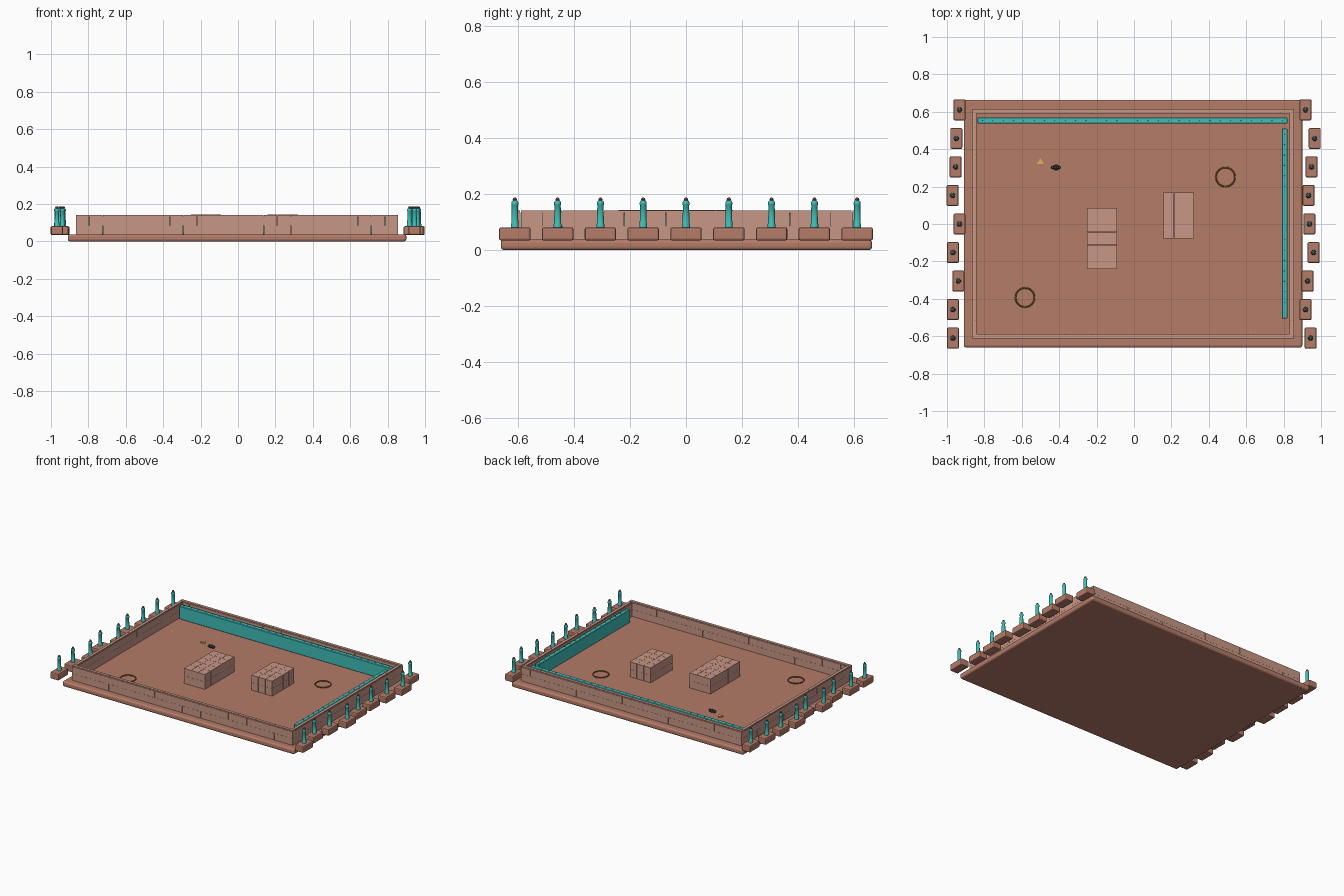
import bpy, bmesh, math
from mathutils import Matrix, Vector

if "Cube" in bpy.data.objects:
    bpy.data.objects.remove(bpy.data.objects["Cube"])


def mat(name, rgb):
    m = bpy.data.materials.new(name)
    m.diffuse_color = (*rgb, 1)
    m.use_nodes = True
    m.node_tree.nodes["Principled BSDF"].inputs["Base Color"].default_value = m.diffuse_color
    return m


CLAY = mat("clay", (0.46, 0.20, 0.14))
BRICK = mat("brick", (0.58, 0.31, 0.24))
TEAL = mat("teal", (0.05, 0.52, 0.48))
RUST = mat("rust", (0.30, 0.08, 0.07))
OLIVE = mat("olive", (0.20, 0.12, 0.03))
GOLD = mat("gold", (0.75, 0.45, 0.10))
SLATE = mat("slate", (0.05, 0.06, 0.06))
FLOOR = 0.038


def finish(name, bm, material, bevel=0, segments=2, smooth=False):
    me = bpy.data.meshes.new(name)
    bm.to_mesh(me)
    bm.free()
    ob = bpy.data.objects.new(name, me)
    bpy.context.collection.objects.link(ob)
    me.materials.append(material)
    if bevel:
        md = ob.modifiers.new("bevel", 'BEVEL')
        md.width, md.segments = bevel, segments
    if smooth:
        bpy.ops.object.select_all(action='DESELECT')
        ob.select_set(True)
        bpy.context.view_layer.objects.active = ob
        bpy.ops.object.shade_smooth_by_angle(angle=math.radians(40))
    return ob


def add_box(bm, lo, hi):
    lo, hi = Vector(lo), Vector(hi)
    size = hi - lo
    bmesh.ops.create_cube(bm, size=1, matrix=Matrix.Translation((lo + hi) / 2) @ Matrix.Diagonal((*size, 1)))


def box(name, lo, hi, material, bevel=0, segments=2):
    bm = bmesh.new()
    add_box(bm, lo, hi)
    return finish(name, bm, material, bevel, segments)


def lathe(name, profile, loc, material, sides=12):
    bm = bmesh.new()
    vs = [bm.verts.new((r, 0, z)) for r, z in profile]
    es = [bm.edges.new(p) for p in zip(vs, vs[1:])]
    bmesh.ops.spin(bm, geom=vs + es, cent=(0, 0, 0), axis=(0, 0, 1), angle=2 * math.pi, steps=sides)
    bmesh.ops.remove_doubles(bm, verts=bm.verts, dist=1e-5)
    bmesh.ops.recalc_face_normals(bm, faces=bm.faces)
    bmesh.ops.translate(bm, verts=bm.verts, vec=loc)
    return finish(name, bm, material, smooth=True)


# Rounded floor slab
box("floor_slab", (-0.91, -0.66, 0), (0.90, 0.663, FLOOR), CLAY, 0.012, 3)


# Brick wall: two staggered courses and a thin coping
def wall(name, lo, hi, axis):
    bm = bmesh.new()
    start, end = lo[axis], hi[axis]
    step = (end - start) / round((end - start) / 0.14)
    for row in range(2):
        a = start
        b = start + step * (1 if row == 0 else 0.5)
        while a < end - 1e-4:
            b = min(b, end)
            p = [lo[0], lo[1], FLOOR + row * 0.048]
            q = [hi[0], hi[1], FLOOR + row * 0.048 + 0.0475]
            p[axis], q[axis] = a + 0.0005, b - 0.0005
            add_box(bm, p, q)
            a, b = b, b + step
    n = round((end - start) / step)
    for i in range(n):
        p, q = [lo[0] + 0.002, lo[1] + 0.002, 0.134], [hi[0] - 0.002, hi[1] - 0.002, 0.141]
        p[axis], q[axis] = start + i * step + 0.0005, start + (i + 1) * step - 0.0005
        add_box(bm, p, q)
    return finish(name, bm, BRICK)


wall("back_wall", (-0.867, 0.592), (0.856, 0.616), 0)
wall("front_wall", (-0.867, -0.613), (0.856, -0.589), 0)
wall("left_wall", (-0.867, -0.588), (-0.843, 0.591), 1)
wall("right_wall", (0.832, -0.588), (0.856, 0.591), 1)


# Teal barrier panels with a row of studs along the top
def barrier(name, lo, hi, axis):
    box(name, (*lo, FLOOR), (*hi, 0.13), TEAL, 0.003, 1)
    bm = bmesh.new()
    n = int((hi[axis] - lo[axis]) / 0.055)
    for i in range(n):
        c = [(lo[0] + hi[0]) / 2, (lo[1] + hi[1]) / 2, 0.131]
        c[axis] = lo[axis] + (i + 0.5) * (hi[axis] - lo[axis]) / n
        bmesh.ops.create_cone(bm, cap_ends=True, segments=6, radius1=0.003, radius2=0.002,
                              depth=0.004, matrix=Matrix.Translation(c))
    finish(name + "_studs", bm, TEAL)


barrier("back_barrier", (-0.837, 0.538), (0.82, 0.57), 0)
barrier("right_barrier", (0.79, -0.505), (0.82, 0.51), 1)


# Stacked brick blocks standing on the floor
def block(name, lo, hi, cols, rows):
    bm = bmesh.new()
    dx, dy, dz = (hi[0] - lo[0]) / cols, (hi[1] - lo[1]) / rows, 0.053
    g = 0.0006
    for i in range(cols):
        for j in range(rows):
            for k in range(2):
                x, y, z = lo[0] + i * dx, lo[1] + j * dy, FLOOR + k * dz
                add_box(bm, (x + g, y + g, z), (x + dx - g, y + dy - g, z + dz - g))
    finish(name, bm, BRICK)


block("left_block", (-0.253, -0.242), (-0.089, 0.087), 3, 5)
block("right_block", (0.158, -0.078), (0.322, 0.168), 3, 4)

# Side footings, slightly out of line, each with a tapered post
LEFT = [-0.968, -0.968, -0.939, -0.968, -0.933, -0.970, -0.954, -0.950, -0.933]
RIGHT = [0.944, 0.917, 0.928, 0.960, 0.938, 0.933, 0.949, 0.966, 0.917]
POST = [(0, 0.075), (0.014, 0.075), (0.014, 0.092), (0.0125, 0.095), (0.011, 0.160),
        (0.0125, 0.162), (0.0125, 0.170), (0.009, 0.176), (0, 0.178)]
TIP = [(0, 0.175), (0.006, 0.176), (0.0075, 0.181), (0.005, 0.186), (0, 0.188)]
for side, xs in (("left", LEFT), ("right", RIGHT)):
    for i, x in enumerate(xs):
        y = -0.61 + i * 0.1525
        box(f"{side}_footing_{i}", (x - 0.032, y - 0.056, 0.034), (x + 0.032, y + 0.056, 0.081), CLAY, 0.007)
        lathe(f"{side}_post_{i}", POST, (x, y, 0), TEAL)
        lathe(f"{side}_post_tip_{i}", TIP, (x, y, 0), RUST)

# Thin floor rings
for name, x, y in (("right_ring", 0.489, 0.251), ("left_ring", -0.583, -0.393)):
    t = 0.004
    prof = [(0.051 + t * math.cos(a * math.pi / 3), t * math.sin(a * math.pi / 3)) for a in range(7)]
    lathe(name, prof, (x, y, FLOOR + 0.004), OLIVE, 24)

# Small gold marker and dark ribbed stone
bm = bmesh.new()
bmesh.ops.create_cone(bm, cap_ends=True, segments=3, radius1=0.021, radius2=0.021, depth=0.008,
                      matrix=Matrix.Translation((-0.5, 0.332, FLOOR + 0.004)) @ Matrix.Rotation(0, 4, 'Z'))
finish("gold_marker", bm, GOLD)
bm = bmesh.new()
for i in range(5):
    w = 0.017 - 0.004 * abs(i - 2)
    c = Matrix.Translation((-0.418 + (i - 2) * 0.009, 0.302, FLOOR + 0.008))
    bmesh.ops.create_uvsphere(bm, u_segments=10, v_segments=6, radius=1,
                              matrix=c @ Matrix.Diagonal((0.007, w, 0.011, 1)))
finish("ribbed_stone", bm, SLATE, smooth=True)
